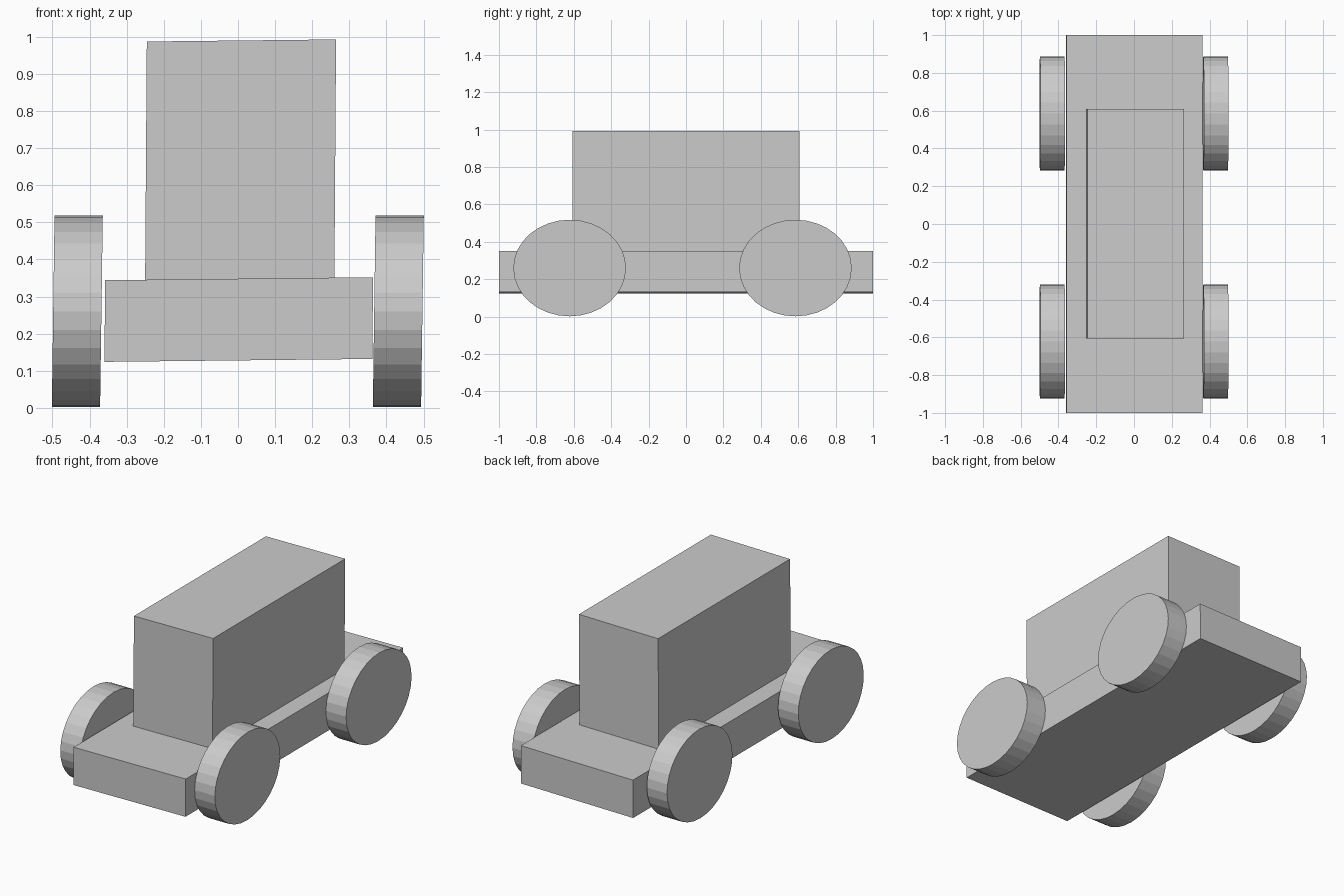
import bpy
from math import radians
from mathutils import Matrix, Vector

if "Cube" in bpy.data.objects:
    bpy.data.objects.remove(bpy.data.objects["Cube"])


def finish(ob, name, centre, size, lean=0.0, tilt=0.0):
    """Scale the unit primitive, skew it slightly (x by z, z by x) and place it."""
    ob.name = name
    skew = Matrix(((1, 0, lean, 0), (0, 1, 0, 0), (tilt, 0, 1, 0), (0, 0, 0, 1)))
    ob.data.transform(skew @ Matrix.Diagonal((*size, 1)))
    ob.location = Vector(centre)
    return ob


def box(name, x, y, z, lean, tilt):
    bpy.ops.mesh.primitive_cube_add(size=1)
    spans = (x, y, z)
    return finish(bpy.context.object, name,
                  [(a + b) / 2 for a, b in spans], [b - a for a, b in spans], lean, tilt)


def wheel(name, x, y):
    # squashed cylinder with its axle along x and a vertex at the top
    bpy.ops.mesh.primitive_cylinder_add(vertices=32, radius=1, depth=1)
    ob = bpy.context.object
    ob.data.transform(Matrix.Rotation(radians(90), 4, 'X'))
    ob.data.transform(Matrix.Rotation(radians(90), 4, 'Z'))
    return finish(ob, name, (x, y, 0.26), (0.13, 0.301, 0.258), lean=0.014)


# Chassis slab and the tall cabin standing on it
box("chassis", (-0.359, 0.363), (-1, 1), (0.128, 0.348), 0.006, 0.011)
box("cabin", (-0.248, 0.262), (-0.606, 0.608), (0.347, 0.990), 0.007, 0.011)

# Four wheels
for side, x in (("left", -0.433), ("right", 0.432)):
    for end, y in (("front", -0.622), ("rear", 0.585)):
        wheel(f"{end}_{side}_wheel", x, y)
